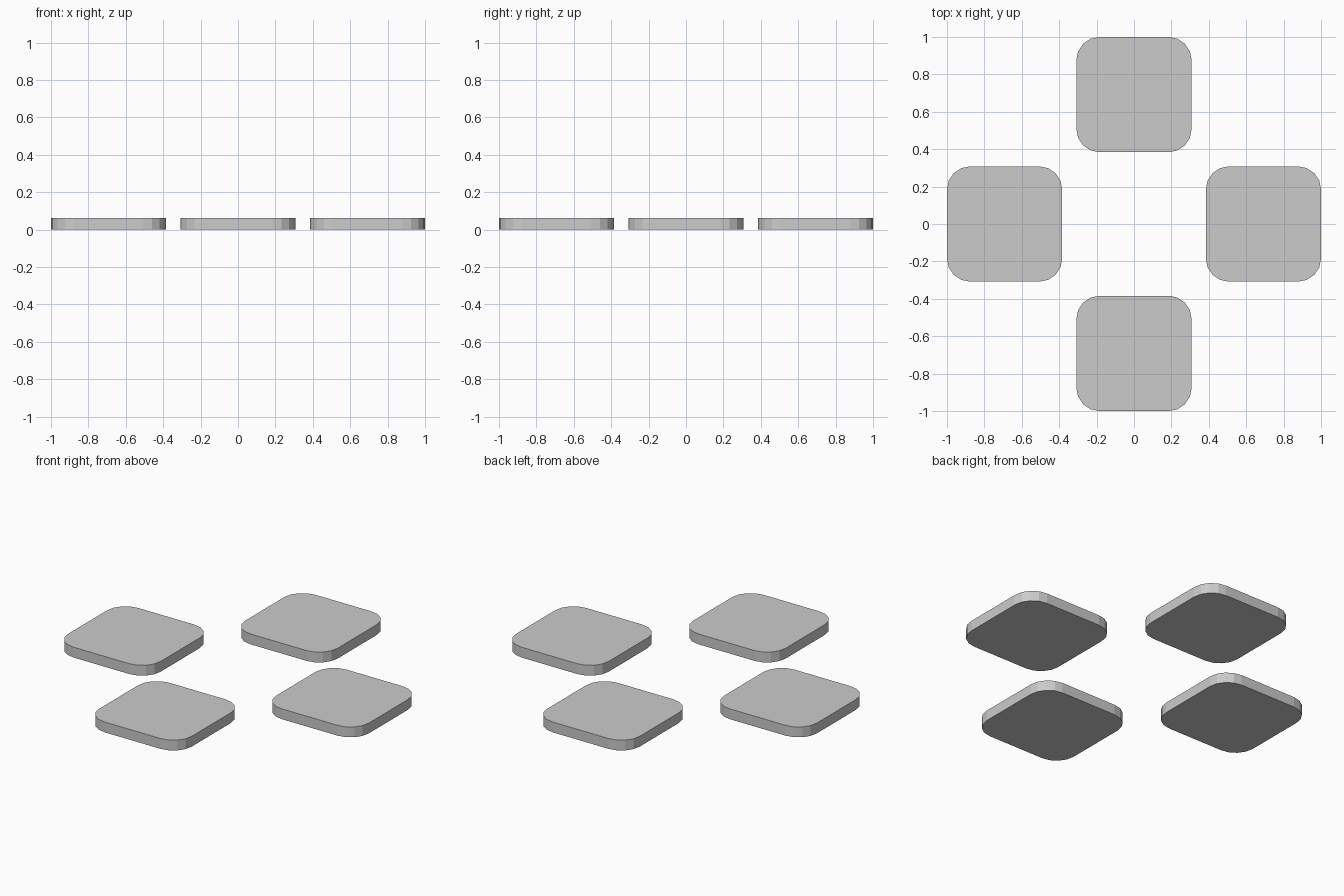
import bpy, bmesh
from math import sin, cos, pi

if "Cube" in bpy.data.objects:
    bpy.data.objects.remove(bpy.data.objects["Cube"])

HALF, RADIUS, HEIGHT, SEGMENTS = 0.308, 0.123, 0.062, 4
OFFSET = 1.0 - HALF


def rounded_tile(name, x, y):
    # Rounded square outline, extruded upward
    bm = bmesh.new()
    outline = []
    for corner in range(4):
        mid = pi / 4 + corner * pi / 2
        cx = (HALF - RADIUS) * (1 if cos(mid) > 0 else -1)
        cy = (HALF - RADIUS) * (1 if sin(mid) > 0 else -1)
        for i in range(SEGMENTS + 1):
            a = (corner + i / SEGMENTS) * pi / 2
            outline.append(bm.verts.new((cx + RADIUS * cos(a), cy + RADIUS * sin(a), 0)))
    base = bm.faces.new(outline)
    result = bmesh.ops.extrude_face_region(bm, geom=[base], use_keep_orig=True)
    top = [v for v in result["geom"] if isinstance(v, bmesh.types.BMVert)]
    bmesh.ops.translate(bm, verts=top, vec=(0, 0, HEIGHT))
    bmesh.ops.recalc_face_normals(bm, faces=bm.faces[:])
    mesh = bpy.data.meshes.new(name)
    bm.to_mesh(mesh)
    bm.free()
    obj = bpy.data.objects.new(name, mesh)
    obj.location = (x, y, 0)
    bpy.context.collection.objects.link(obj)


# Four pads in a cross arrangement
for name, x, y in (("right_pad", 1, 0), ("back_pad", 0, 1),
                   ("left_pad", -1, 0), ("front_pad", 0, -1)):
    rounded_tile(name, x * OFFSET, y * OFFSET)
